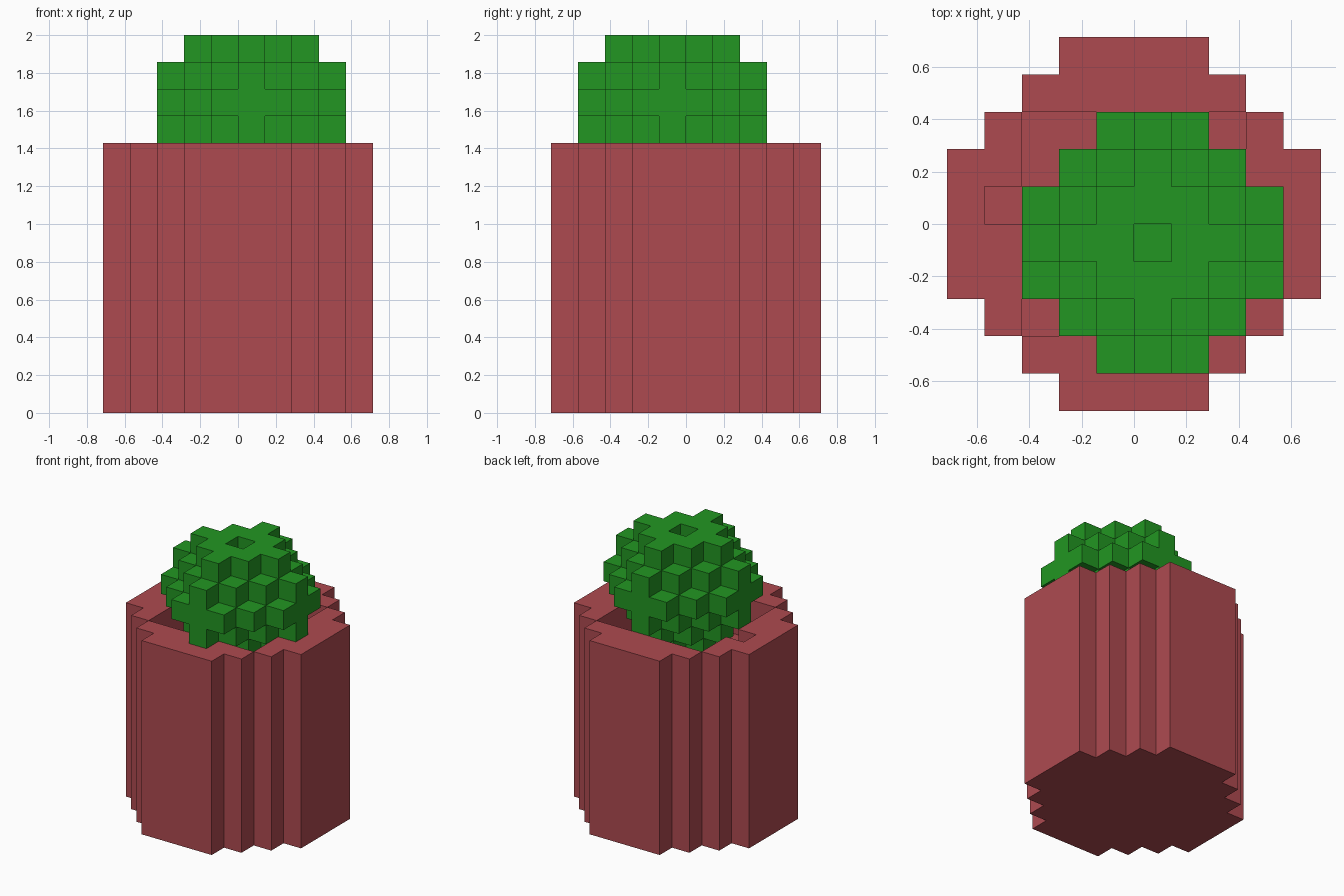
import bpy, bmesh
from mathutils import Vector

cube = bpy.data.objects.get("Cube")
if cube:
    bpy.data.objects.remove(cube, do_unlink=True)

UNIT = 2.0 / 14.0  # edge of one block


def material(name, srgb):
    col = [((c / 255 + 0.055) / 1.055) ** 2.4 for c in srgb] + [1.0]
    mat = bpy.data.materials.new(name)
    mat.use_nodes = True
    mat.diffuse_color = col
    bsdf = mat.node_tree.nodes["Principled BSDF"]
    bsdf.inputs["Base Color"].default_value = col
    bsdf.inputs["Roughness"].default_value = 0.8
    return mat


def block_object(name, cells, mat):
    """Skin a set of unit blocks with their exposed faces, merged where flat."""
    bm = bmesh.new()
    for cell in cells:
        centre = Vector(cell) + Vector((0.5, 0.5, 0.5))
        for axis in range(3):
            for sign in (-1, 1):
                near = list(cell)
                near[axis] += sign
                if tuple(near) in cells:
                    continue
                n, a, b = Vector(), Vector(), Vector()
                n[axis] = sign * 0.5
                a[(axis + 1) % 3] = 0.5
                b[(axis + 2) % 3] = 0.5 * sign
                corners = (n - a - b, n + a - b, n + a + b, n - a + b)
                bm.faces.new([bm.verts.new((centre + c) * UNIT) for c in corners])
    bmesh.ops.remove_doubles(bm, verts=bm.verts, dist=UNIT * 0.01)
    bmesh.ops.dissolve_limit(bm, angle_limit=0.01, verts=bm.verts, edges=bm.edges)
    mesh = bpy.data.meshes.new(name)
    bm.to_mesh(mesh)
    bm.free()
    mesh.materials.append(mat)
    obj = bpy.data.objects.new(name, mesh)
    bpy.context.collection.objects.link(obj)
    return obj


# Pot: stepped round column with a square well and a small notch in the rim
half_width = (5, 5, 4, 3, 2)  # by distance of the row from the middle
pot = set()
for y in range(-5, 5):
    w = half_width[y if y >= 0 else -y - 1]
    for x in range(-w, w):
        in_well = -3 <= x < 3 and -3 <= y < 3
        top = 8 if in_well else 9 if (x, y) == (-4, 0) else 10
        pot.update((x, y, z) for z in range(top))
block_object("pot", pot, material("clay red", (174, 74, 80)))

# Plant: stepped octahedral ball, cut flat on top with a dimple in the middle
plant = set()
for u in range(-3, 4):
    for v in range(-3, 4):
        for k in range(-3, 3):
            if abs(u) + abs(v) + abs(k) <= 4 and (u, v, k) != (0, 0, 2):
                plant.add((u, v - 1, k + 11))
block_object("plant", plant, material("leaf green", (34, 150, 34)))
